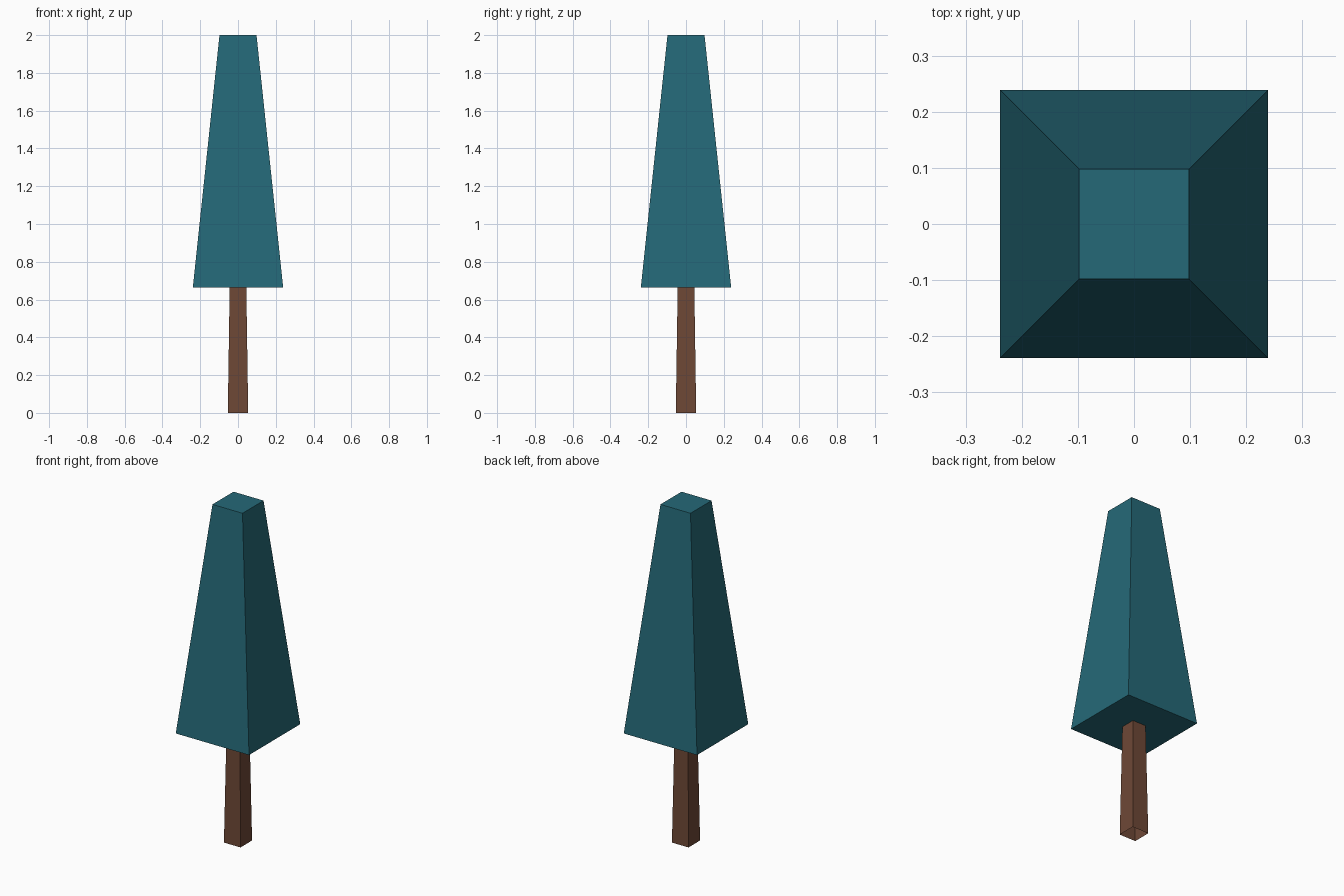
import bpy, bmesh

if "Cube" in bpy.data.objects:
    bpy.data.objects.remove(bpy.data.objects["Cube"])


def tapered_box(name, z0, z1, half0, half1, color, open_ends=False):
    """Square frustum standing from z0 to z1, with given half widths."""
    bm = bmesh.new()
    bmesh.ops.create_cube(bm, size=2)
    for v in bm.verts:
        top = v.co.z > 0
        half = half1 if top else half0
        v.co.x *= half
        v.co.y *= half
        v.co.z = z1 if top else z0
    if open_ends:
        bm.normal_update()
        ends = [f for f in bm.faces if abs(f.normal.z) > 0.9]
        bmesh.ops.delete(bm, geom=ends, context='FACES_ONLY')
    mesh = bpy.data.meshes.new(name)
    bm.to_mesh(mesh)
    bm.free()
    obj = bpy.data.objects.new(name, mesh)
    bpy.context.collection.objects.link(obj)
    mat = bpy.data.materials.new(name + "_color")
    mat.diffuse_color = (*color, 1)
    mat.use_nodes = True
    mat.node_tree.nodes["Principled BSDF"].inputs["Base Color"].default_value = mat.diffuse_color
    mesh.materials.append(mat)
    return obj


# Trunk: slim open tube, slightly wider at the ground
tapered_box("trunk", 0, 0.665, 0.054, 0.044, (0.156, 0.065, 0.037), open_ends=True)

# Foliage: tall closed block narrowing to a flat top
tapered_box("foliage", 0.665, 2.0, 0.239, 0.098, (0.018, 0.14, 0.185))
